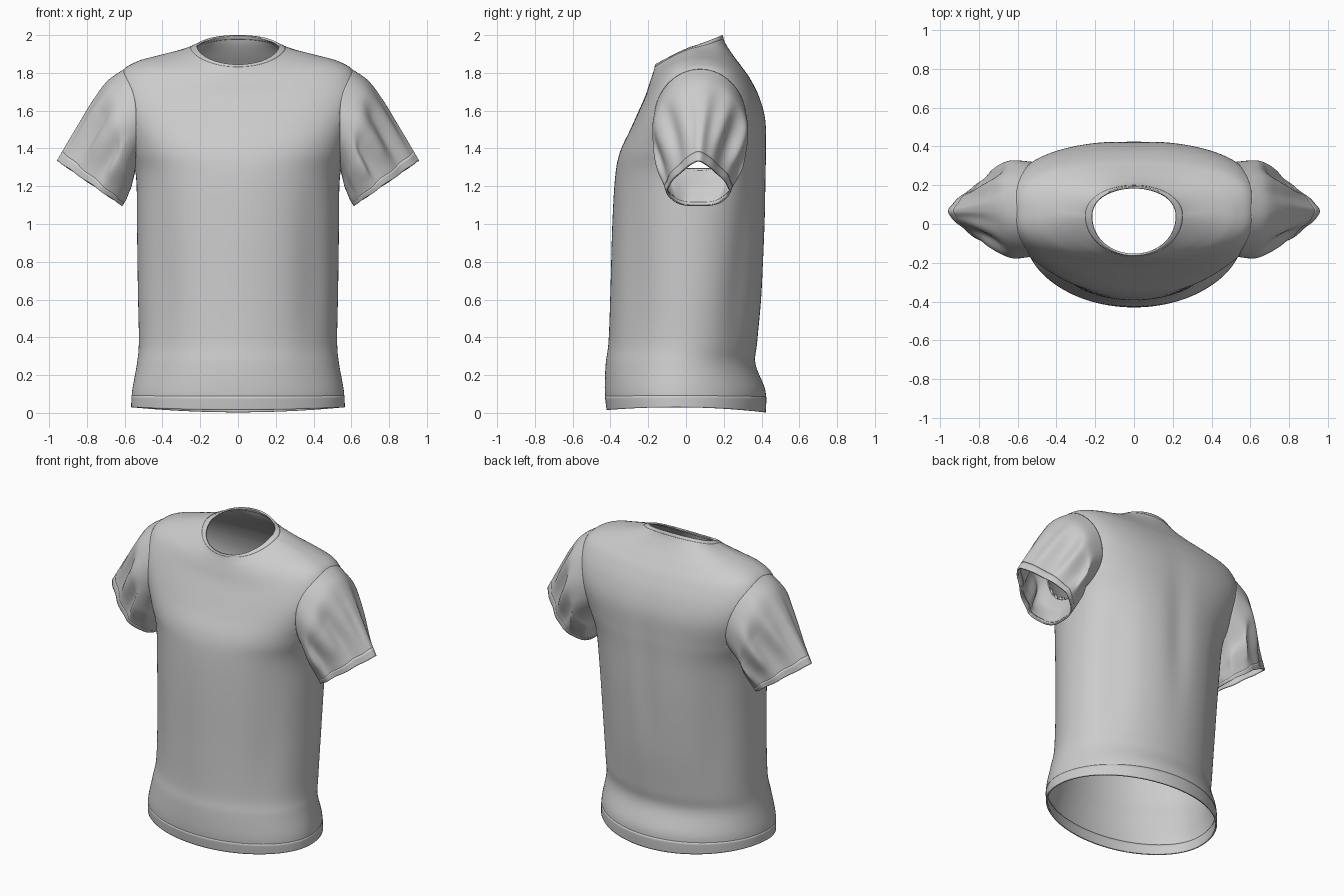
import bpy, bmesh
from math import sin, cos, pi, exp
from mathutils import Vector
from mathutils.bvhtree import BVHTree

if "Cube" in bpy.data.objects:
    bpy.data.objects.remove(bpy.data.objects["Cube"])

N = 128      # points around each ring
STEPS = 8    # rows between two key rings


def spow(v, e):
    return (1 if v >= 0 else -1) * abs(v) ** e


def dense(rings):
    """Smooth interpolation through the key rings, column by column."""
    out = []
    for i in range(len(rings) - 1):
        a, b = rings[i], rings[i + 1]
        p = rings[i - 1] if i else a
        q = rings[i + 2] if i + 2 < len(rings) else b
        for s in range(STEPS):
            t = s / STEPS
            out.append([0.5 * (2 * b0 + (b1 - a0) * t + (2 * a0 - 5 * b0 + 4 * b1 - c1) * t * t
                               + (3 * b0 - a0 - 3 * b1 + c1) * t ** 3)
                        for a0, b0, b1, c1 in zip(p, a, b, q)])
    out.append(rings[-1])
    return out


def quads(rows):
    return [(i * N + j, i * N + (j + 1) % N, (i + 1) * N + (j + 1) % N, (i + 1) * N + j)
            for i in range(rows - 1) for j in range(N)]


def cloth(name, grid, thick=0.008, offset=-1.0, mirror=False, drop=None):
    """Skin the rows into a thin cloth shell; drop() marks faces to cut away."""
    verts = [v for row in grid for v in row]
    faces = quads(len(grid))
    if drop:
        faces = [f for f in faces if not drop(sum((verts[k] for k in f), Vector()) / 4)]
    me = bpy.data.meshes.new(name)
    me.from_pydata(verts, [], faces)
    bm = bmesh.new()
    bm.from_mesh(me)
    bmesh.ops.delete(bm, geom=[v for v in bm.verts if not v.link_faces], context='VERTS')
    bm.to_mesh(me)
    bm.free()
    ob = bpy.data.objects.new(name, me)
    bpy.context.collection.objects.link(ob)
    for p in me.polygons:
        p.use_smooth = True
    if mirror:
        m = ob.modifiers.new("mirror", 'MIRROR')
        m.use_mirror_merge = False
    s = ob.modifiers.new("thickness", 'SOLIDIFY')
    s.thickness, s.offset = thick, offset
    return ob


# Torso key rings: half width, side y, front y, back y, side z, front z, back z,
# squareness, sharpness of the height change around the ring
TORSO = [
    (.565, -.05, -.420, .422, .030, .015, .003, 1.0, 2),
    (.560, -.05, -.430, .420, .12, .12, .12, 1.0, 2),
    (.535, -.03, -.425, .368, .26, .26, .26, 1.0, 2),
    (.525, .00, -.410, .378, .38, .38, .38, 1.0, 2),
    (.530, .02, -.400, .405, .65, .65, .65, 1.0, 2),
    (.535, .04, -.390, .425, 1.0, 1.0, 1.0, .95, 2),
    (.540, .06, -.375, .428, 1.25, 1.25, 1.25, .86, 2),
    (.575, .07, -.350, .428, 1.40, 1.38, 1.40, .75, 2),
    (.625, .08, -.295, .422, 1.57, 1.50, 1.55, .67, 2),
    (.645, .08, -.250, .390, 1.70, 1.60, 1.67, .67, 2),
    (.612, .08, -.215, .340, 1.81, 1.68, 1.77, .72, 2),
    (.530, .07, -.195, .290, 1.862, 1.74, 1.84, .80, 2),
    (.420, .06, -.180, .245, 1.893, 1.785, 1.90, .90, 1.7),
    (.300, .05, -.170, .210, 1.922, 1.815, 1.955, .96, 1.4),
    (.217, .04, -.162, .192, 1.942, 1.845, 2.0, .96, 1.1),
]


def torso_ring(w, ys, yf, yb, zs, zf, zb, e, p):
    ring = []
    for j in range(N):
        t = 2 * pi * j / N
        c, s = cos(t), sin(t)
        ye, ze = (yb, zb) if s > 0 else (yf, zf)
        y = ys + (ye - ys) * abs(s) ** e
        x = w * spow(c, (1 + e) / 2)
        z = zs + (ze - zs) * abs(s) ** p
        # soft vertical drapes on the flanks and a shallow dip along the spine
        mid = exp(-((z - .75) / .4) ** 2)
        y *= 1 - .06 * mid * exp(-((abs(x) - .40) / .08) ** 2)
        if s > 0:
            y -= .016 * exp(-(x / .08) ** 2) * exp(-((z - 1.1) / .4) ** 2)
        ring.append(Vector((x, y, z)))
    return ring


torso = dense([torso_ring(*r) for r in TORSO])
tree = BVHTree.FromPolygons([v for r in torso for v in r], quads(len(torso)))

# Armhole ellipse seen from the side
AY, AZ, RY, RZ = .075, 1.55, .245, .27


def in_armhole(p):
    return abs(p.x) > .3 and ((p.y - AY) / RY) ** 2 + ((p.z - AZ) / RZ) ** 2 < .93


cloth("torso", torso, drop=in_armhole)
cloth("collar", torso[-5:], .011, -.75)
cloth("bottom_hem", torso[:7], .010, -.85)

# Sleeve key rings: top x, top z, bottom x, bottom z, centre y, half depth, pinch,
# fold, squareness of the underside
SLEEVE = [
    (.692, 1.757, .555, 1.235, .075, .262, .15, .012, .95),
    (.768, 1.655, .565, 1.195, .075, .250, .32, .045, .88),
    (.832, 1.550, .578, 1.165, .072, .228, .45, .055, .80),
    (.895, 1.445, .592, 1.130, .068, .200, .55, .035, .72),
    (.958, 1.335, .613, 1.095, .065, .178, .62, .012, .65),
]


def armhole_ring():
    ring = []
    for j in range(N):
        t = 2 * pi * j / N
        y, z = AY + RY * cos(t), AZ + RZ * sin(t)
        hit = tree.ray_cast(Vector((2, y, z)), Vector((-1, 0, 0)))[0]
        ring.append(hit if hit else Vector((.55, y, z)))
    return ring


def sleeve_ring(tx, tz, bx, bz, cy, hy, pinch, fold, sq):
    ring = []
    top, bot = Vector((tx, 0, tz)), Vector((bx, 0, bz))
    for j in range(N):
        t = 2 * pi * j / N
        c, s = cos(t), sin(t)
        p = bot.lerp(top, (s + 1) / 2)
        k = 1 + fold * sin(9 * t + 8 * fold) * abs(c) ** .5
        wide = spow(c, sq) if s < 0 else c
        p.y = cy + wide * hy * k * (1 - pinch * max(0, s + .3) / 1.3)
        p.x += .3 * fold * sin(9 * t + 1) * abs(c)
        ring.append(p)
    return ring


sleeve = dense([armhole_ring()] + [sleeve_ring(*r) for r in SLEEVE])
cloth("sleeves", sleeve, mirror=True)
cloth("sleeve_cuffs", sleeve[-5:], .010, -.85, mirror=True)
